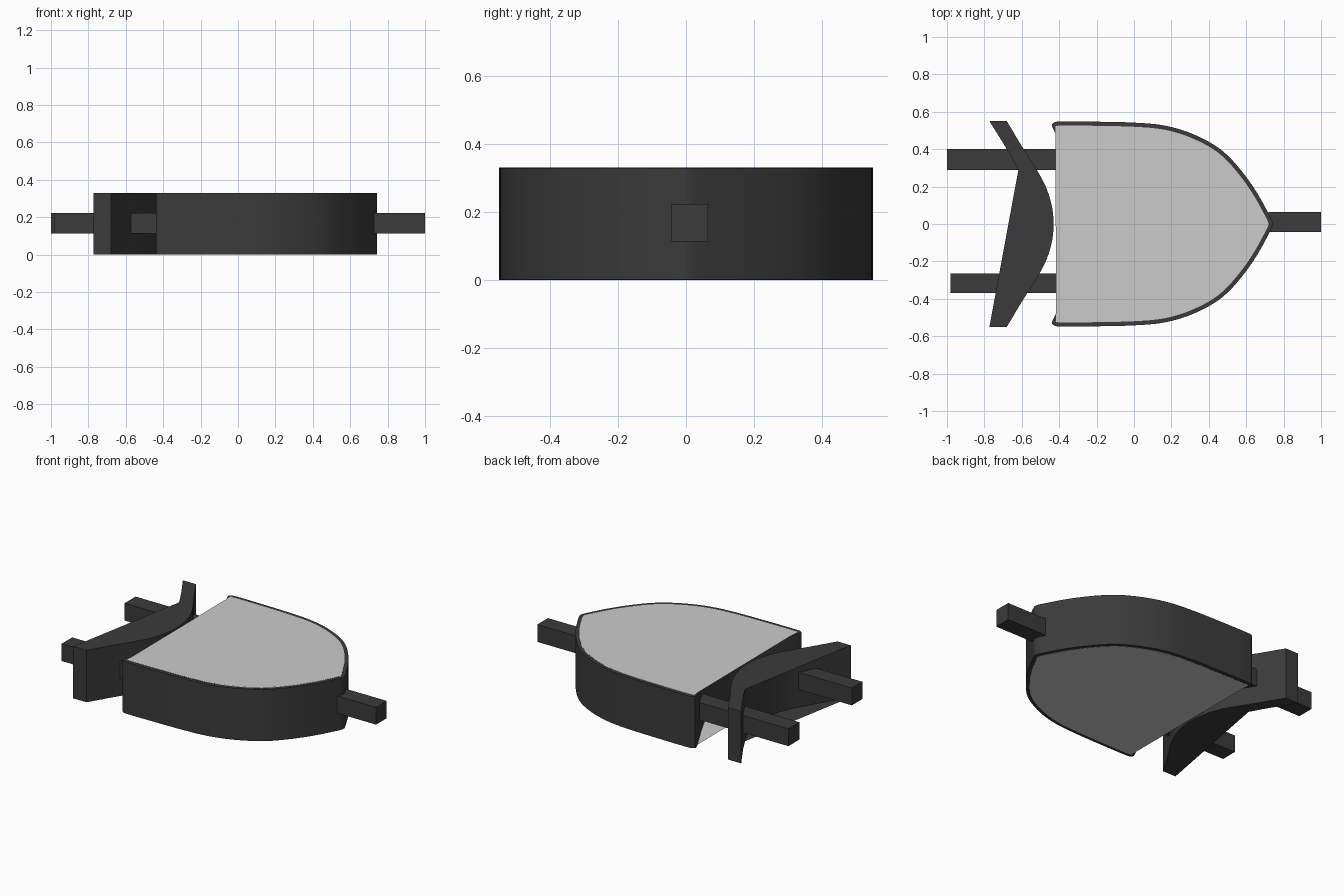
import bpy, bmesh
from mathutils import Vector

if "Cube" in bpy.data.objects:
    bpy.data.objects.remove(bpy.data.objects["Cube"])

H = 0.33
dark = bpy.data.materials.new("dark")
dark.diffuse_color = (0.043, 0.043, 0.043, 1)
dark.use_nodes = True
dark.node_tree.nodes["Principled BSDF"].inputs["Base Color"].default_value = dark.diffuse_color


def beyond(end, near):
    """Extra control point past an end: mirrored where the end lies on y = 0."""
    return Vector((near.x, -near.y)) if end.y == 0 else 2 * end - near


def smooth_path(pts, n=6):
    """Catmull-Rom curve through 2D points."""
    p = [Vector(q) for q in pts]
    p = [beyond(p[0], p[1])] + p + [beyond(p[-1], p[-2])]
    out = []
    for a, b, c, d in zip(p, p[1:], p[2:], p[3:]):
        for i in range(n):
            t = i / n
            out.append(0.5 * (2 * b + (c - a) * t + (2 * a - 5 * b + 4 * c - d) * t * t
                              + (3 * b - a - 3 * c + d) * t ** 3))
    return out + [p[-2]]


def flip(pts):
    return [Vector((q.x, -q.y)) for q in reversed(pts)]


def inset(loop, d):
    out = []
    for i, q in enumerate(loop):
        t = (loop[(i + 1) % len(loop)] - loop[i - 1]).normalized()
        out.append(q + Vector((t.y, -t.x)) * d)
    return out


def ring(bm, loop, z):
    return [bm.verts.new((q.x, q.y, z)) for q in loop]


def bridge(bm, a, b):
    for i in range(len(a)):
        j = (i + 1) % len(a)
        bm.faces.new((a[i], a[j], b[j], b[i]))


def add_caps(bm, loop):
    """Top and bottom faces, triangulated so concave outlines stay exact."""
    for z, up in ((0, -1), (H, 1)):
        f = bm.faces.new(ring(bm, loop, z))
        f.normal_update()
        if f.normal.z * up < 0:
            f.normal_flip()
        bmesh.ops.triangulate(bm, faces=[f])


def finish(bm, name, mat=None):
    me = bpy.data.meshes.new(name)
    bm.to_mesh(me)
    bm.free()
    ob = bpy.data.objects.new(name, me)
    bpy.context.collection.objects.link(ob)
    if mat:
        me.materials.append(mat)
    bpy.ops.object.select_all(action='DESELECT')
    ob.select_set(True)
    bpy.context.view_layer.objects.active = ob
    bpy.ops.object.shade_smooth_by_angle(angle=0.6)
    return ob


# Shield-shaped body rim: concave back, rounded nose
half = smooth_path([
    (-0.225, 0), (-0.235, 0.1), (-0.272, 0.2), (-0.337, 0.33), (-0.385, 0.42),
    (-0.435, 0.515), (-0.43, 0.54), (-0.39, 0.548), (-0.2, 0.547), (0, 0.542),
    (0.16, 0.527), (0.3, 0.487), (0.43, 0.422), (0.515, 0.352), (0.595, 0.258),
    (0.66, 0.163), (0.712, 0.07), (0.734, 0.026), (0.742, 0)], 4)
outer = half + flip(half[1:-1])
inner = inset(outer, 0.022)
bm = bmesh.new()
e = 0.001
rings = [ring(bm, outer, e), ring(bm, outer, H - e), ring(bm, inner, H - e), ring(bm, inner, e)]
for k in range(4):
    bridge(bm, rings[k], rings[(k + 1) % 4])
bmesh.ops.recalc_face_normals(bm, faces=bm.faces)
finish(bm, "body_rim", dark)

# Grey top and bottom panels, cut straight across the concave back
bm = bmesh.new()
add_caps(bm, [q for q in inner if not (q.x < -0.15 and -0.46 < q.y < 0.335)])
finish(bm, "body_panels")

# Curved bar behind the body, with caps spanning its concave side
front = smooth_path([(-0.68, 0.55), (-0.59, 0.4), (-0.52, 0.29), (-0.472, 0.2),
                     (-0.44, 0.1), (-0.43, 0)])
back = smooth_path([(-0.525, 0), (-0.535, 0.1), (-0.57, 0.2), (-0.618, 0.29),
                    (-0.68, 0.4), (-0.773, 0.55)])
front_full = front + flip(front)[1:]
back_full = flip(back) + back[1:]
bm = bmesh.new()
loop = front_full + back_full
bridge(bm, ring(bm, loop, 0), ring(bm, loop, H))
bmesh.ops.recalc_face_normals(bm, faces=bm.faces)
add_caps(bm, front_full + [q for q in back_full if q.y < -0.545 or q.y > 0.285])
finish(bm, "back_bar", dark)

# Square connector rods
for name, x0, x1, y0, y1 in (("upper_input_rod", -1, -0.29, 0.29, 0.4),
                             ("lower_input_rod", -0.98, -0.3, -0.37, -0.265),
                             ("output_rod", 0.72, 1, -0.042, 0.065)):
    bm = bmesh.new()
    bmesh.ops.create_cube(bm, size=1)
    bmesh.ops.scale(bm, vec=(x1 - x0, y1 - y0, 0.11), verts=bm.verts)
    bmesh.ops.translate(bm, vec=((x0 + x1) / 2, (y0 + y1) / 2, 0.168), verts=bm.verts)
    finish(bm, name, dark)
